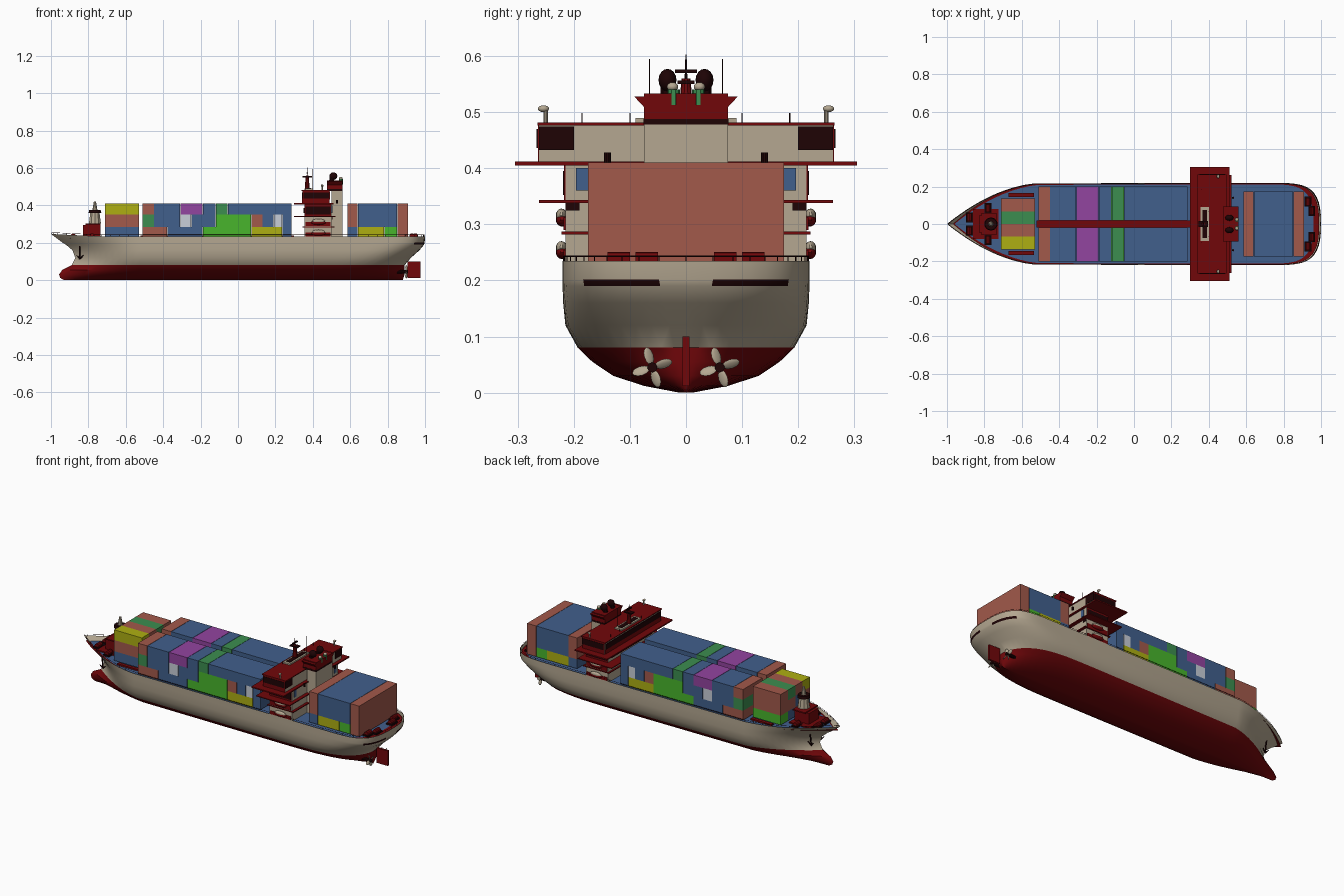
import bpy, bmesh, math
from mathutils import Matrix, Vector

cube = bpy.data.objects.get("Cube")
if cube:
    bpy.data.objects.remove(cube)

COLOURS = {
    "beige": (.46, .39, .285), "red": (.165, .002, .003), "dark": (.013, .001, .0015),
    "blue": (.053, .115, .265), "salmon": (.36, .1, .07), "yellow": (.42, .43, .006),
    "bright green": (.065, .46, .025), "green": (.045, .27, .08),
    "purple": (.29, .058, .35), "white": (.58, .62, .69)}
MATS = {}
for key, rgb in COLOURS.items():
    m = bpy.data.materials.new(key)
    m.use_nodes = True
    m.diffuse_color = (*rgb, 1)
    m.node_tree.nodes["Principled BSDF"].inputs["Base Color"].default_value = (*rgb, 1)
    MATS[key] = m


def finish(name, bm, *mats, smooth=False):
    me = bpy.data.meshes.new(name)
    bmesh.ops.recalc_face_normals(bm, faces=bm.faces)
    for f in bm.faces:
        f.smooth = smooth
    bm.to_mesh(me)
    bm.free()
    if smooth:
        me.set_sharp_from_angle(angle=math.radians(35))
    for k in mats:
        me.materials.append(MATS[k])
    ob = bpy.data.objects.new(name, me)
    bpy.context.collection.objects.link(ob)
    return ob


def add_box(bm, x0, x1, y0, y1, z0, z1, index=0):
    mat = Matrix.Translation(((x0 + x1) / 2, (y0 + y1) / 2, (z0 + z1) / 2))
    mat = mat @ Matrix.Diagonal((x1 - x0, y1 - y0, z1 - z0, 1))
    verts = bmesh.ops.create_cube(bm, size=1, matrix=mat)["verts"]
    for f in {f for v in verts for f in v.link_faces}:
        f.material_index = index


def box(name, mat, x0, x1, y0, y1, z0, z1):
    bm = bmesh.new()
    add_box(bm, x0, x1, y0, y1, z0, z1)
    return finish(name, bm, mat)


def wide(name, mat, x0, x1, half, z0, z1):
    return box(name, mat, x0, x1, -half, half, z0, z1)


def add_tube(bm, a, b, r0, r1, n=10):
    a, b = Vector(a), Vector(b)
    rot = (b - a).to_track_quat("Z", "Y").to_matrix().to_4x4()
    bmesh.ops.create_cone(bm, cap_ends=True, segments=n, radius1=r0, radius2=r1,
                          depth=(b - a).length, matrix=Matrix.Translation((a + b) / 2) @ rot)


def tube(name, mat, a, b, r0, r1=None, n=10):
    bm = bmesh.new()
    add_tube(bm, a, b, r0, r0 if r1 is None else r1, n)
    return finish(name, bm, mat, smooth=True)


def ball(name, mat, centre, size):
    bm = bmesh.new()
    bmesh.ops.create_uvsphere(bm, u_segments=14, v_segments=8, radius=1,
                              matrix=Matrix.Translation(centre) @ Matrix.Diagonal((*size, 1)))
    return finish(name, bm, mat, smooth=True)


# Hull: waterlines given as height, stem x, stern x, half beam
LEVELS = [(0, -.93, .88, .012), (.012, -.95, .885, .075), (.03, -.957, .89, .13),
          (.055, -.94, .89, .167), (.08, -.89, .89, .193), (.12, -.87, .925, .215),
          (.16, -.885, .97, .219), (.19, -.92, .995, .22), (.202, -.94, .998, .22),
          (.235, -1, 1, .22)]


def outline(z, stem, stern, beam, n=14):
    k = min(1, z / .2)
    aft = .55 - .2 * k
    pts = []
    for i in range(n):
        s = (i / n) ** 1.5
        pts.append((stem + s * (-.48 - stem), beam * (1 - (1 - s) ** (1.5 + .4 * k))))
    for i in range(n + 1):
        s = 1 - (1 - i / n) ** 2.2
        y = beam * max(0, 1 - s ** (3 + 2.6 * k)) ** (.6 - .23 * k)
        pts.append((stern - aft + s * aft, y))
    return pts


def sheer(x):
    return .012 * max(0, (-x - .75) / .25)


bm = bmesh.new()
for side in (-1, 1):
    rings = []
    for lv in LEVELS:
        top = lv is LEVELS[-1]
        rings.append([bm.verts.new((x, side * y, lv[0] + (sheer(x) if top else 0)))
                      for x, y in outline(*lv)])
    for j in range(len(rings) - 1):
        for i in range(len(rings[j]) - 1):
            f = bm.faces.new((rings[j][i], rings[j][i + 1], rings[j + 1][i + 1], rings[j + 1][i]))
            c = f.calc_center_median()
            if c.z < .08:
                f.material_index = 1
            elif .19 < c.z < .202 and c.x > .94 and abs(c.y) > .04:
                f.material_index = 2
    keel = [bm.verts.new((v.co.x, 0, 0)) for v in rings[0]]
    for i in range(len(keel) - 1):
        f = bm.faces.new((keel[i], keel[i + 1], rings[0][i + 1], rings[0][i]))
        f.material_index = 1
bmesh.ops.remove_doubles(bm, verts=bm.verts, dist=.0005)
finish("hull", bm, "beige", "red", "dark", smooth=True)


# Decks and the rail around the edge
def loop(scale_x, scale_y):
    half = [(x * scale_x, y * scale_y) for x, y in outline(*LEVELS[-1])]
    return half + [(x, -y) for x, y in half[-2:0:-1]]


for name, mat, sx, sy, z in (("deck_margin", "red", .99, .985, .222),
                             ("main_deck", "blue", .96, .965, .225)):
    bm = bmesh.new()
    bm.faces.new([bm.verts.new((x, y, z)) for x, y in loop(sx, sy)])
    finish(name, bm, mat)

bm = bmesh.new()
edge = [Vector((x, y, .235 + sheer(x))) for x, y in loop(.995, .99)]
for a, b in zip(edge, edge[1:] + edge[:1]):
    up = Vector((0, 0, .008))
    add_tube(bm, a + up, b + up, .001, .001, 4)
    add_tube(bm, a, a + up, .001, .001, 4)
finish("deck_rail", bm, "dark")

# Container stacks: one letter per box, rows listed from the top
CODE = dict(zip("BSYLGPW", ("blue", "salmon", "yellow", "bright green", "green", "purple", "white")))
KEYS = list(CODE)
TIERS = (.41, .35, .285, .23)


def stack(name, edges, rows, y0, y1):
    bm = bmesh.new()
    for r, row in enumerate(rows):
        for i, letter in enumerate(row):
            gap = .002 if i and row[i - 1] != letter else 0
            add_box(bm, edges[i] + gap, edges[i + 1], y0, y1, TIERS[r + 1], TIERS[r], KEYS.index(letter))
    return finish(name, bm, *CODE.values())


bays = (-.51, -.45, -.38, -.31, -.25, -.19, -.12, -.055, 0, .07, .13, .19, .235, .285)
for side, label in ((-1, "right"), (1, "left")):
    stack(label + "_midship_containers", bays,
          ("SBBPPBGBBBBBB", "GBBWBBLLLSBWB", "SSBBBLLLLYYYB"), *sorted((side * .02, side * .2)))
wide("centre_walkway", "red", -.52, .3, .02, .225, .24)
stack("aft_containers", (.585, .64, .78, .85, .91), ("SBBS", "SBBS", "BYLS"), -.175, .175)
for i, rows in enumerate((("Y", "S", "B"), ("S", "B", "S"), ("G", "S", "B"), ("S", "S", "L"))):
    y = -.135 + i * .0675
    stack("fore_containers_" + str(i + 1), (-.71, -.53), rows, y, y + .0675)

# Accommodation block, platforms and bridge
wide("accommodation", "beige", .355, .5, .215, .222, .408)
wide("aft_casing", "beige", .5, .56, .075, .222, .478)
wide("lower_platform", "red", .345, .515, .222, .282, .287)
wide("middle_platform", "red", .3, .52, .262, .338, .343)
wide("wing_platform", "red", .3, .51, .305, .405, .412)
wide("bridge", "beige", .345, .49, .262, .412, .476)
wide("bridge_roof", "red", .34, .495, .265, .476, .481)
wide("bridge_front_panel", "red", .342, .345, .258, .412, .437)
wide("bridge_front_windows", "dark", .341, .345, .255, .437, .468)
wide("house_front_windows", "dark", .351, .355, .19, .36, .385)
wide("roof_hatch", "beige", .355, .40, .09, .481, .489)
wide("roof_hatch_cover", "dark", .365, .39, .075, .489, .492)
for side, label in ((-1, "right_"), (1, "left_")):
    def plate(name, mat, x0, x1, ya, yb, z0, z1):
        return box(label + name, mat, x0, x1, *sorted((side * ya, side * yb)), z0, z1)
    plate("house_wall", "red", .356, .498, .213, .217, .343, .405)
    plate("house_windows", "dark", .36, .495, .213, .219, .352, .395)
    plate("bridge_wall", "red", .346, .489, .26, .264, .412, .476)
    plate("bridge_windows", "dark", .35, .487, .26, .266, .436, .47)
    plate("bridge_aft_windows", "dark", .489, .493, .2, .262, .432, .474)
    plate("aft_door", "blue", .499, .504, .175, .196, .36, .4)
    plate("aft_band", "dark", .499, .504, .19, .215, .325, .338)
    plate("deck_gear", "red", -.67, -.535, .145, .165, .224, .234)
    # Lifeboats with a pale canopy over a red hull
    for i, z in enumerate((.232, .29)):
        plate("red_panel_" + str(i), "red", .36, .495, .214, .218, z, z + .022)
        ball(label + "lifeboat_" + str(i), "red", (.43, side * .221, z + .018), (.04, .011, .012))
        ball(label + "lifeboat_canopy_" + str(i), "beige", (.43, side * .222, z + .026), (.036, .01, .012))
    tube(label + "wing_lamp_post", "beige", (.45, side * .25, .48), (.45, side * .25, .505), .004)
    ball(label + "wing_lamp", "beige", (.45, side * .254, .506), (.008, .01, .006))
    tube(label + "deck_light", "dark", (.53, side * .14, .41), (.53, side * .14, .428), .006)
    tube(label + "antenna", "dark", (.4, side * .065, .48), (.4, side * .065, .595), .001, n=5)
    for i, y in enumerate((.1, .185)):
        tube(label + "roof_post_" + str(i), "dark", (.36, side * y, .48), (.36, side * y, .498), .001, n=5)
    # Exhausts and vents
    tube(label + "exhaust", "dark", (.5, side * .033, .53), (.505, side * .033, .555), .013)
    ball(label + "exhaust_top", "dark", (.51, side * .033, .557), (.022, .016, .02))
    tube(label + "vent", "green", (.55, side * .022, .513), (.55, side * .022, .54), .011)
    ball(label + "vent_cap", "beige", (.55, side * .024, .545), (.01, .01, .008))

# Funnel with a flared collar
wide("funnel_base", "dark", .475, .56, .076, .478, .488)
wide("funnel", "red", .475, .56, .075, .488, .533)
collar = wide("funnel_collar", "red", .475, .56, .074, .508, .528)
for v in collar.data.vertices:
    if v.co.z > .52:
        v.co.y *= 1.25

# Radar mast
tube("radar_mast", "red", (.37, 0, .489), (.37, 0, .56), .014, .008)
tube("radar_mast_tip", "dark", (.37, 0, .56), (.37, 0, .603), .0025, .001)
wide("radar_crosstree", "dark", .345, .395, .015, .55, .556)
wide("radar_scanner", "dark", .365, .375, .02, .57, .576)

# Foredeck house, mast, winches and anchors
wide("foredeck_plinth", "red", -.86, -.725, .08, .224, .232)
wide("foredeck_house", "red", -.83, -.735, .045, .232, .295)
wide("foredeck_platform", "red", -.815, -.735, .06, .295, .302)
tube("foremast_tower", "beige", (-.765, 0, .302), (-.765, 0, .36), .034, .026)
tube("foremast_top", "dark", (-.765, 0, .36), (-.765, 0, .375), .036, .032)
tube("foremast", "beige", (-.765, 0, .375), (-.765, 0, .42), .014, .006)
for side, label in ((-1, "right_"), (1, "left_")):
    for i, (x, y) in enumerate(((-.88, .035), (-.78, .085), (.95, .07), (.93, .12))):
        tube(label + "winch_" + str(i), "red", (x, side * (y - .02), .238), (x, side * (y + .02), .238), .013)
        box(label + "winch_bed_" + str(i), "dark", x - .018, x + .018,
            side * y - .026, side * y + .026, .224, .234)
    tube(label + "anchor_shank", "dark", (-.845, side * .055, .185), (-.845, side * .045, .118), .004)
    for dx in (-.018, .018):
        tube(label + "anchor_fluke", "dark", (-.845, side * .045, .115),
             (-.845 + dx, side * .05, .133), .005, .002)

    # Propellers
    hub = Vector((.9, side * .06, .045))
    tube(label + "propeller_shaft", "dark", hub - Vector((.12, 0, 0)), hub + Vector((.01, 0, 0)), .009)
    bm = bmesh.new()
    for i in range(4):
        turn = Matrix.Translation(hub) @ Matrix.Rotation(i * math.pi / 2 + .3, 4, "X")
        blade = Matrix.Translation((0, 0, .021)) @ Matrix.Rotation(.6, 4, "Z")
        bmesh.ops.create_uvsphere(bm, u_segments=10, v_segments=6, radius=1,
                                  matrix=turn @ blade @ Matrix.Diagonal((.003, .01, .016, 1)))
    finish(label + "propeller", bm, "beige", smooth=True)

# Rudder
wide("rudder", "red", .905, .977, .006, .012, .1)
